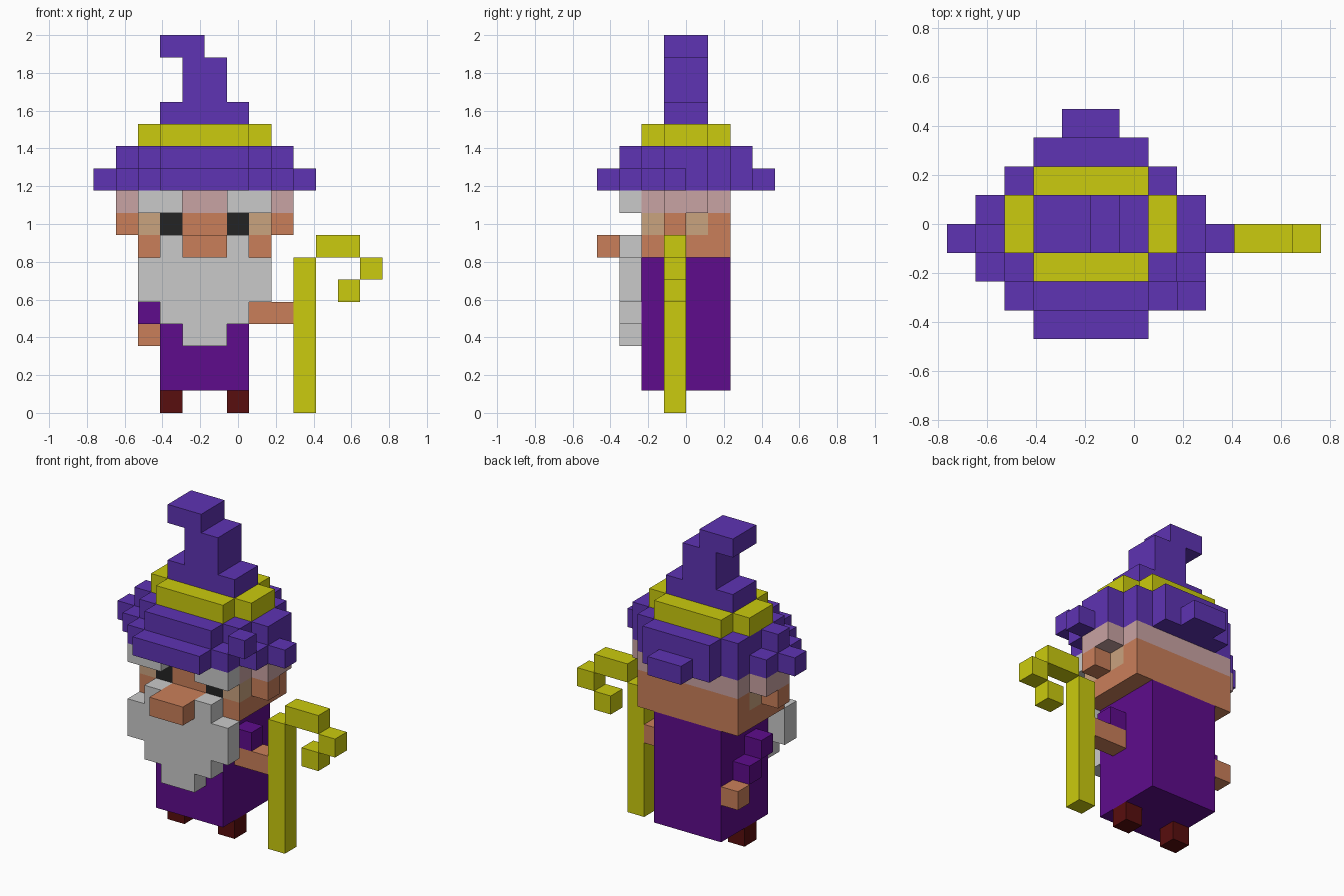
import bpy, bmesh, math
from mathutils import Vector

if "Cube" in bpy.data.objects:
    bpy.data.objects.remove(bpy.data.objects["Cube"])

U = 2 / 17                      # edge of one block; model is 13 x 8 x 17 blocks
ORIGIN = Vector((-6.5, -4, 0))


def srgb(*c):
    return [((v / 255 + 0.055) / 1.055) ** 2.4 if v > 10 else v / 255 / 12.92 for v in c] + [1]


COLOURS = {
    "hat_violet": srgb(94, 51, 179), "robe_purple": srgb(94, 12, 140),
    "yellow": srgb(203, 203, 14), "skin": srgb(202, 127, 90),
    "beard_grey": srgb(202, 202, 202), "pale_pink": srgb(201, 163, 163),
    "tan": srgb(202, 163, 127), "eye_black": srgb(36, 36, 36),
    "boot_brown": srgb(88, 14, 14),
}
MATS = {}
for n, c in COLOURS.items():
    MATS[n] = bpy.data.materials.new(n)
    MATS[n].diffuse_color = c

cells = {}                      # block position -> (part, colour)


def box(part, colour, x0, x1, y0, y1, z0, z1):
    """Fill a range of blocks; upper limits are exclusive."""
    for x in range(x0, x1):
        for y in range(y0, y1):
            for z in range(z0, z1):
                cells[x, y, z] = (part, colour)


def rows(part, colour, z, y_start, spans):
    """Fill one layer from a list of x spans, front to back."""
    for k, (a, b) in enumerate(spans):
        box(part, colour, a, b, y_start + k, y_start + k + 1, z, z + 1)


# Boots and robe
for side, x in (("left", 3), ("right", 6)):
    box(side + "_boot", "boot_brown", x, x + 1, 3, 4, 0, 1)
box("robe", "robe_purple", 3, 7, 2, 6, 1, 7)

# Lowered arm, swinging back, and the arm holding the staff
box("left_sleeve", "robe_purple", 2, 3, 3, 4, 5, 6)
box("left_sleeve", "robe_purple", 2, 3, 4, 5, 4, 5)
box("left_hand", "skin", 2, 3, 5, 6, 3, 4)
box("right_sleeve", "robe_purple", 7, 8, 3, 4, 5, 6)
box("right_hand", "skin", 7, 9, 3, 4, 4, 5)

# Staff with hooked top
box("staff", "yellow", 9, 10, 3, 4, 0, 7)
box("staff", "yellow", 10, 12, 3, 4, 7, 8)
box("staff", "yellow", 12, 13, 3, 4, 6, 7)
box("staff", "yellow", 11, 12, 3, 4, 5, 6)

# Head, with mirrored ears, eyes, temples and brows
box("head", "skin", 2, 8, 2, 6, 7, 9)
box("head", "pale_pink", 2, 8, 2, 6, 9, 10)
for ear, x, temple, eye, brow in (("left_ear", 1, 2, 3, 2), ("right_ear", 8, 7, 6, 6)):
    box(ear, "skin", x, x + 1, 3, 4, 8, 9)
    box(ear, "pale_pink", x, x + 1, 3, 5, 9, 10)
    for y in (2, 4):
        box("head", "tan", temple, temple + 1, y, y + 1, 8, 9)
    box("head", "eye_black", eye, eye + 1, 2, 3, 8, 9)
    box("eyebrows", "beard_grey", brow, brow + 2, 1, 2, 9, 10)
    box("beard", "beard_grey", eye, eye + 1, 1, 2, 7, 8)

# Nose and tapering beard
box("nose", "skin", 4, 6, 0, 2, 7, 8)
box("beard", "beard_grey", 2, 8, 1, 2, 5, 7)
box("beard", "beard_grey", 3, 7, 1, 2, 4, 5)
box("beard", "beard_grey", 4, 6, 1, 2, 3, 4)

# Hat: brim, crown, band, bent cone
rows("hat_brim", "hat_violet", 10, 0,
     [(3, 7), (2, 8), (1, 9), (0, 10), (1, 9), (2, 8), (3, 7), (4, 6)])
rows("hat_brim", "hat_violet", 11, 1,
     [(3, 7), (2, 8), (1, 9), (2, 9), (2, 8), (3, 7)])
box("hat_brim", "hat_violet", 8, 9, 1, 2, 11, 12)
rows("hat_band", "yellow", 12, 2, [(3, 7), (2, 8), (2, 8), (3, 7)])
box("hat_cone", "hat_violet", 3, 7, 3, 5, 13, 14)
box("hat_cone", "hat_violet", 4, 6, 3, 5, 14, 16)
box("hat_cone", "hat_violet", 3, 5, 3, 5, 16, 17)

# Skin every part with its outer faces only
DIRS = [(Vector(d), Vector(u), Vector(d).cross(Vector(u))) for d, u in (
    ((1, 0, 0), (0, 1, 0)), ((-1, 0, 0), (0, 1, 0)), ((0, 1, 0), (0, 0, 1)),
    ((0, -1, 0), (0, 0, 1)), ((0, 0, 1), (1, 0, 0)), ((0, 0, -1), (1, 0, 0)))]

for part in dict.fromkeys(p for p, c in cells.values()):
    mesh = bpy.data.meshes.new(part)
    names = list(dict.fromkeys(c for p, c in cells.values() if p == part))
    for n in names:
        mesh.materials.append(MATS[n])
    bm = bmesh.new()
    for pos, (p, colour) in cells.items():
        if p != part:
            continue
        centre = Vector(pos) + ORIGIN + Vector((0.5, 0.5, 0.5))
        for d, u, v in DIRS:
            if tuple(int(a + b) for a, b in zip(pos, d)) in cells:
                continue
            quad = [bm.verts.new((centre + (d + u * a + v * b) / 2) * U)
                    for a, b in ((-1, -1), (1, -1), (1, 1), (-1, 1))]
            bm.faces.new(quad).material_index = names.index(colour)
    bmesh.ops.remove_doubles(bm, verts=bm.verts, dist=0.001)
    # Merge flat neighbours of the same colour
    bmesh.ops.dissolve_limit(bm, angle_limit=math.radians(1), verts=bm.verts,
                             edges=bm.edges, delimit={'MATERIAL'})
    bm.to_mesh(mesh)
    bm.free()
    bpy.context.collection.objects.link(bpy.data.objects.new(part, mesh))

for m in bpy.data.materials:
    if m.users and not m.is_grease_pencil:
        m.use_nodes = True
        m.node_tree.nodes["Principled BSDF"].inputs["Base Color"].default_value = m.diffuse_color
